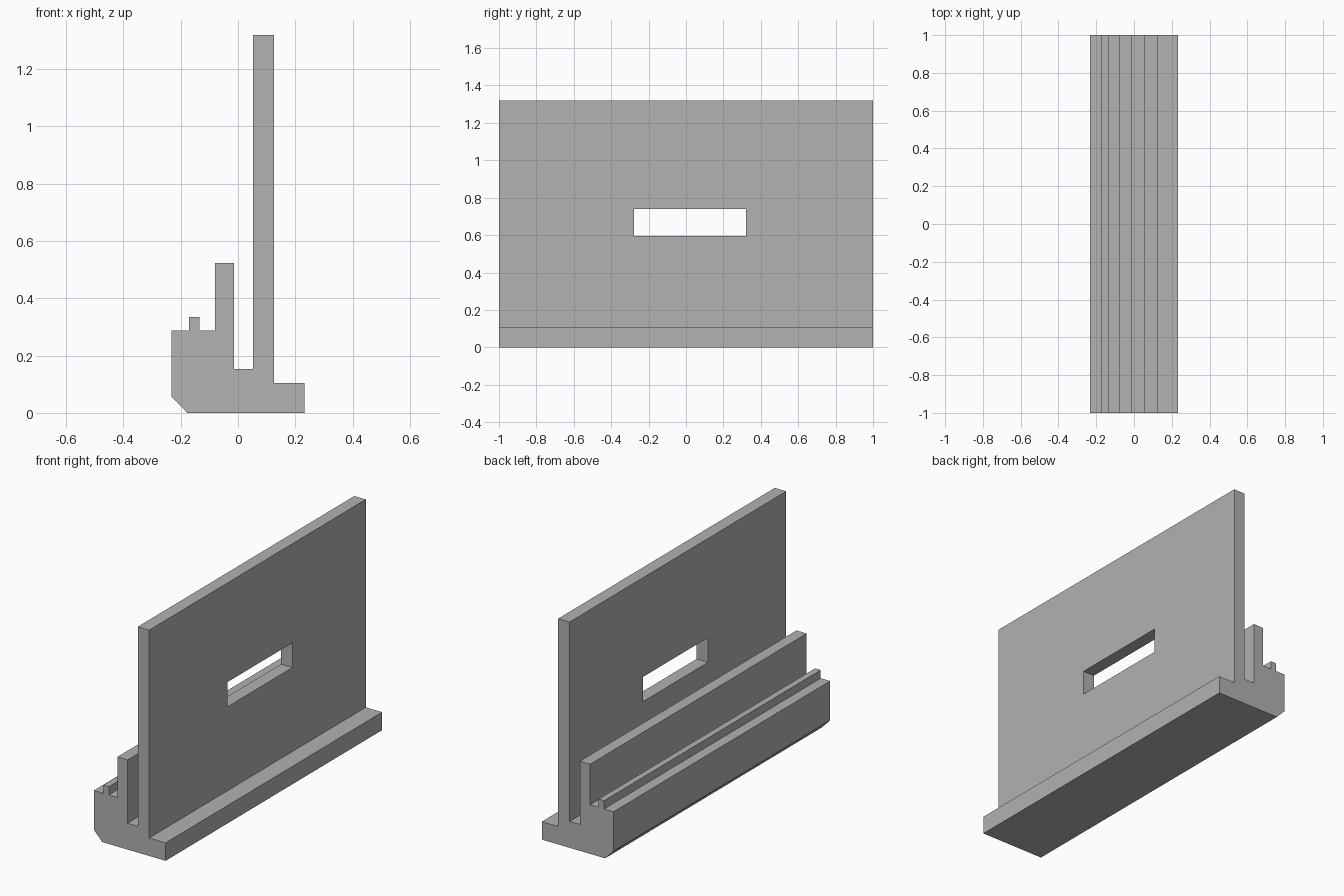
import bpy
import bmesh
from mathutils import Matrix, Vector

cube = bpy.data.objects.get("Cube")
if cube:
    bpy.data.objects.remove(cube, do_unlink=True)

# One plain grey
grey = bpy.data.materials.new("plain grey")
grey.use_nodes = True
colour = (0.445, 0.445, 0.445, 1)
grey.diffuse_color = colour
grey.node_tree.nodes["Principled BSDF"].inputs["Base Color"].default_value = colour


def finish(name, bm):
    bmesh.ops.recalc_face_normals(bm, faces=bm.faces)
    mesh = bpy.data.meshes.new(name)
    bm.to_mesh(mesh)
    bm.free()
    mesh.materials.append(grey)
    obj = bpy.data.objects.new(name, mesh)
    bpy.context.collection.objects.link(obj)
    return obj


# Rail cross-section (x, z), extruded along y
profile = [
    (-0.177, 0), (0.232, 0), (0.232, 0.105),                # base and outer ledge
    (0.126, 0.105), (0.126, 1.32), (0.052, 1.32),           # tall panel
    (0.052, 0.154), (-0.014, 0.154),                        # groove
    (-0.014, 0.524), (-0.08, 0.524), (-0.08, 0.287),        # middle wall
    (-0.135, 0.287), (-0.135, 0.335),                       # small ridge
    (-0.171, 0.335), (-0.171, 0.287),
    (-0.232, 0.287), (-0.232, 0.057),                       # shoulder and bevel
]
bm = bmesh.new()
section = bm.faces.new([bm.verts.new((x, -1, z)) for x, z in profile])
extruded = bmesh.ops.extrude_face_region(bm, geom=[section], use_keep_orig=True)
moved = [v for v in extruded["geom"] if isinstance(v, bmesh.types.BMVert)]
bmesh.ops.translate(bm, verts=moved, vec=(0, 2, 0))
rail = finish("panel_rail", bm)

# Rectangular slot through the panel
bm = bmesh.new()
bmesh.ops.create_cube(bm, size=1, matrix=Matrix.LocRotScale(
    Vector((0.09, 0.022, 0.668)), None, Vector((0.2, 0.6, 0.144))))
cutter = finish("slot_cutter", bm)
cutter.hide_render = True
cutter.hide_viewport = True

cut = rail.modifiers.new("slot", 'BOOLEAN')
cut.operation = 'DIFFERENCE'
cut.solver = 'EXACT'
cut.object = cutter

# Apply the cut and drop the helper
bpy.context.view_layer.update()
result = bpy.data.meshes.new_from_object(
    rail.evaluated_get(bpy.context.evaluated_depsgraph_get()))
rail.modifiers.clear()
rail.data = result
bpy.data.objects.remove(cutter, do_unlink=True)
